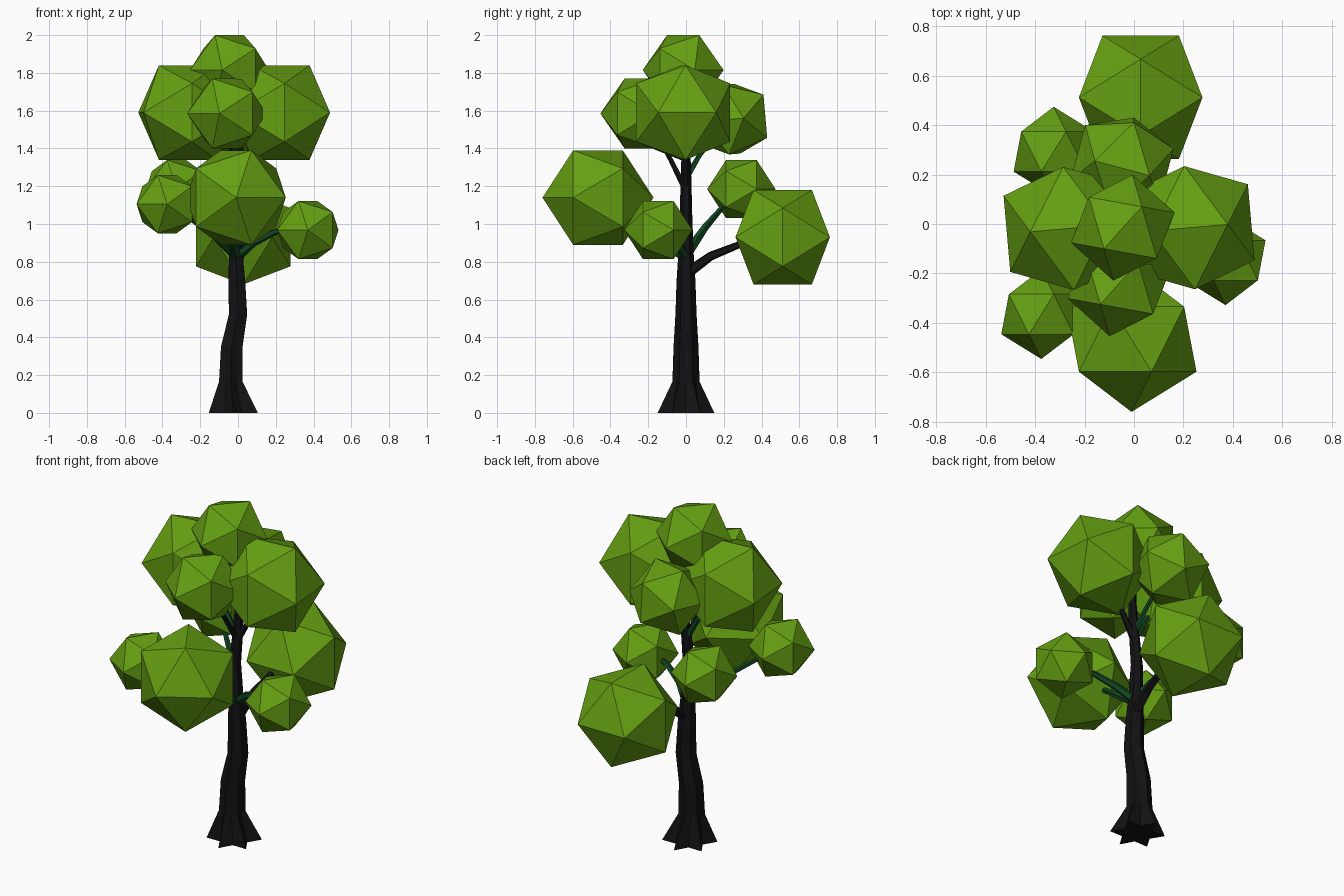
import bpy, bmesh, math
from mathutils import Vector, Matrix

if "Cube" in bpy.data.objects:
    bpy.data.objects.remove(bpy.data.objects["Cube"])

PHI = (1 + 5 ** 0.5) / 2


def material(name, rgb):
    m = bpy.data.materials.new(name)
    m.diffuse_color = (*rgb, 1)
    m.use_nodes = True
    m.node_tree.nodes["Principled BSDF"].inputs["Base Color"].default_value = m.diffuse_color
    return m


LEAF = material("leaf_green", (0.13, 0.35, 0.006))
BARK = material("dark_bark", (0.006, 0.006, 0.007))
TWIG = material("dark_green_bark", (0.006, 0.06, 0.015))


def finish(name, bm, mat):
    bmesh.ops.recalc_face_normals(bm, faces=bm.faces)
    me = bpy.data.meshes.new(name)
    bm.to_mesh(me)
    bm.free()
    me.materials.append(mat)
    ob = bpy.data.objects.new(name, me)
    bpy.context.collection.objects.link(ob)
    return ob


def foliage(name, centre, half, turn, tilt=0):
    """Icosahedron with a level top edge; half is its half height."""
    bm = bmesh.new()
    s = half / PHI
    for a in (-s, s):
        for b in (-half, half):
            for co in ((0, a, b), (a, b, 0), (b, 0, a)):
                bm.verts.new(co)
    bmesh.ops.convex_hull(bm, input=bm.verts)
    rot = Matrix.Rotation(math.radians(tilt), 4, 'X') @ Matrix.Rotation(math.radians(turn), 4, 'Z')
    bm.transform(Matrix.Translation(centre) @ rot)
    finish(name, bm, LEAF)


def skin(bm, rings):
    """Bridge rings of equal vertex count and cap both ends."""
    loops = [[bm.verts.new(p) for p in ring] for ring in rings]
    n = len(loops[0])
    for lo, hi in zip(loops, loops[1:]):
        for i in range(n):
            j = (i + 1) % n
            bm.faces.new((lo[i], lo[j], hi[j], hi[i]))
    bm.faces.new(loops[0][::-1])
    bm.faces.new(loops[-1])


def branch(name, points, r0, r1, mat):
    """Tapered five-sided limb along a few points."""
    pts = [Vector(p) for p in points]
    rings = []
    for k, p in enumerate(pts):
        d = (pts[min(k + 1, len(pts) - 1)] - pts[max(k - 1, 0)]).normalized()
        q = d.to_track_quat('Z', 'Y')
        r = r0 + (r1 - r0) * k / (len(pts) - 1)
        rings.append([p + q @ Vector((r * math.cos(a), r * math.sin(a), 0))
                      for a in (math.tau * i / 5 for i in range(5))])
    bm = bmesh.new()
    skin(bm, rings)
    finish(name, bm, mat)


# Trunk: twelve-sided, flared into six roots. Rows: x, z, ridge radius, groove radius
rows = [(-0.025, 0, 0.15, 0.085), (-0.038, 0.165, 0.072, 0.056),
        (-0.033, 0.35, 0.066, 0.054), (0.0, 0.52, 0.056, 0.048),
        (-0.006, 0.70, 0.05, 0.044), (-0.012, 0.85, 0.04, 0.036),
        (-0.02, 1.05, 0.033, 0.03), (0.0, 1.25, 0.028, 0.025),
        (0.01, 1.42, 0.022, 0.02), (0.0, 1.6, 0.015, 0.013)]
bm = bmesh.new()
skin(bm, [[(x + (rg if i % 2 else gr) * math.cos(math.tau * i / 12),
            (rg if i % 2 else gr) * math.sin(math.tau * i / 12), z)
           for i in range(12)] for x, z, rg, gr in rows])
finish("trunk", bm, BARK)

# Lower limbs
branch("back_limb", [(0, 0.02, 0.75), (0.01, 0.13, 0.83), (0.025, 0.28, 0.89), (0.025, 0.42, 0.92)], 0.03, 0.014, BARK)
branch("front_limb", [(-0.01, -0.01, 0.83), (-0.03, -0.12, 0.90), (-0.01, -0.32, 1.05)], 0.028, 0.013, TWIG)
branch("right_limb", [(0, 0, 0.83), (0.08, -0.05, 0.90), (0.2, -0.1, 0.96), (0.3, -0.13, 0.97)], 0.026, 0.012, TWIG)
branch("left_front_limb", [(-0.02, 0, 0.84), (-0.14, -0.15, 0.95), (-0.3, -0.3, 1.06)], 0.026, 0.011, TWIG)
branch("left_back_limb", [(-0.02, 0.01, 0.85), (-0.1, 0.1, 0.98), (-0.25, 0.22, 1.12)], 0.028, 0.012, TWIG)

# Upper limbs
branch("upper_left_limb", [(0, 0, 1.2), (-0.09, 0, 1.36), (-0.2, -0.01, 1.52)], 0.02, 0.01, TWIG)
branch("upper_right_limb", [(0, 0, 1.2), (0.08, 0, 1.34), (0.17, -0.01, 1.52)], 0.02, 0.01, BARK)
branch("upper_front_limb", [(0, 0, 1.18), (-0.03, -0.08, 1.34), (-0.05, -0.18, 1.52)], 0.018, 0.009, BARK)
branch("upper_back_limb", [(0, 0, 1.24), (-0.02, 0.07, 1.36), (-0.04, 0.18, 1.5)], 0.018, 0.009, TWIG)
branch("crown_limb", [(0, 0, 1.5), (-0.03, -0.01, 1.75)], 0.014, 0.008, TWIG)

# Foliage clumps: large, medium, small
foliage("upper_left_foliage", (-0.265, -0.018, 1.59), 0.25, 95)
foliage("upper_right_foliage", (0.225, -0.015, 1.59), 0.25, 95)
foliage("back_foliage", (0.027, 0.512, 0.93), 0.25, 0)
foliage("front_foliage", (-0.01, -0.466, 1.14), 0.25, 31.7)
foliage("crown_foliage", (-0.045, -0.015, 1.815), 0.185, -42)
foliage("upper_front_foliage", (-0.06, -0.24, 1.585), 0.185, -42)
foliage("upper_back_foliage", (-0.048, 0.242, 1.555), 0.185, 75, 5)
foliage("left_front_foliage", (-0.375, -0.365, 1.105), 0.154, -31.7)
foliage("left_back_foliage", (-0.325, 0.293, 1.185), 0.154, -31.7)
foliage("right_foliage", (0.37, -0.147, 0.968), 0.154, -31.7)
